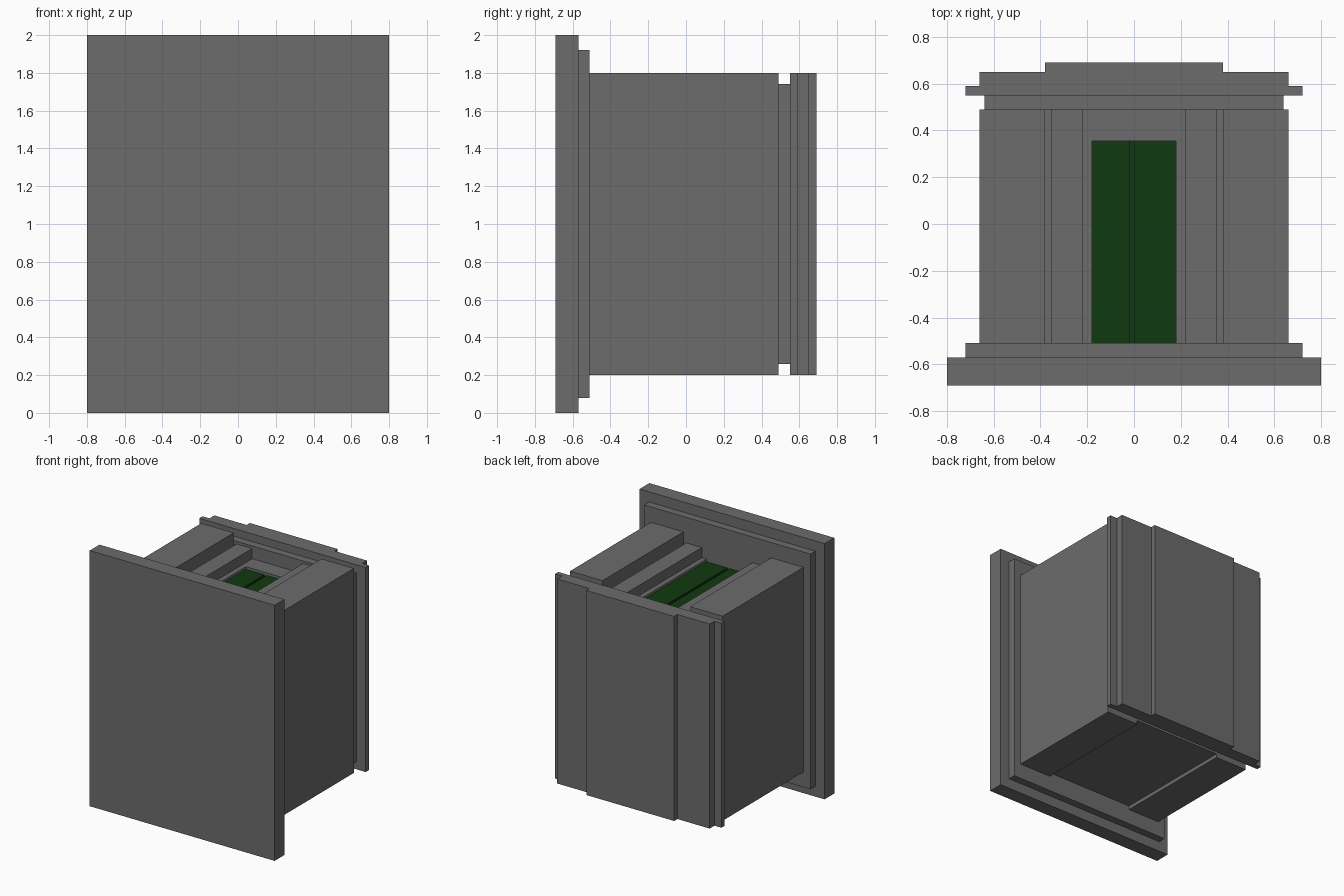
import bpy, bmesh

if "Cube" in bpy.data.objects:
    bpy.data.objects.remove(bpy.data.objects["Cube"])


def material(name, rgb):
    m = bpy.data.materials.new(name)
    m.diffuse_color = (*rgb, 1)
    m.use_nodes = True
    m.node_tree.nodes["Principled BSDF"].inputs["Base Color"].default_value = m.diffuse_color
    return m


STONE = material("grey stone", (0.15, 0.15, 0.15))
GREEN = material("dark green", (0.005, 0.042, 0.005))


def box(name, x, y, z, mat=STONE):
    """Box from (min, max) ranges on each axis."""
    bm = bmesh.new()
    bmesh.ops.create_cube(bm, size=1)
    for v in bm.verts:
        v.co = [r[0] if c < 0 else r[1] for c, r in zip(v.co, (x, y, z))]
    me = bpy.data.meshes.new(name)
    bm.to_mesh(me)
    bm.free()
    me.materials.append(mat)
    ob = bpy.data.objects.new(name, me)
    bpy.context.collection.objects.link(ob)
    return ob


def pair(name, x, y, z, mat=STONE):
    """Same box on both sides of the centre line."""
    box(name + "_right", x, y, z, mat)
    box(name + "_left", (-x[1], -x[0]), y, z, mat)


# The building lies on its back: its height runs along y, its facade faces +z
LOW, HIGH, DOOR_TOP = -0.51, 0.49, 0.355

# stacked slabs: name, half width, height range, depth range
for name, w, y, z in (
    ("base_slab", 0.80, (-0.69, -0.57), (0, 2)),
    ("base_step", 0.72, (-0.57, LOW), (0.08, 1.92)),
    ("frieze", 0.64, (HIGH, 0.55), (0.26, 1.74)),
    ("cornice", 0.72, (0.55, 0.59), (0.2, 1.8)),
    ("roof_slab", 0.66, (0.59, 0.65), (0.2, 1.8)),
    ("roof_cap", 0.38, (0.65, 0.69), (0.2, 1.8)),
):
    box(name, (-w, w), y, z)

# body: side blocks, recessed core, pilasters beside the door
pair("side_block", (0.38, 0.66), (LOW, HIGH), (0.2, 1.8))
box("core", (-0.38, 0.38), (LOW, HIGH), (0.23, 1.59))
pair("facade_wall", (0.18, 0.38), (LOW, HIGH), (1.59, 1.64))
pair("pilaster", (0.22, 0.355), (LOW, HIGH), (1.64, 1.72))
box("lintel", (-0.18, 0.18), (DOOR_TOP, HIGH), (1.59, 1.64))

# double door with a narrow gap between its leaves
box("door_left_leaf", (-0.18, -0.02), (LOW, DOOR_TOP), (1.59, 1.62), GREEN)
box("door_right_leaf", (0, 0.18), (LOW, DOOR_TOP), (1.59, 1.62), GREEN)
box("door_gap", (-0.02, 0), (LOW, DOOR_TOP), (1.59, 1.595), GREEN)
